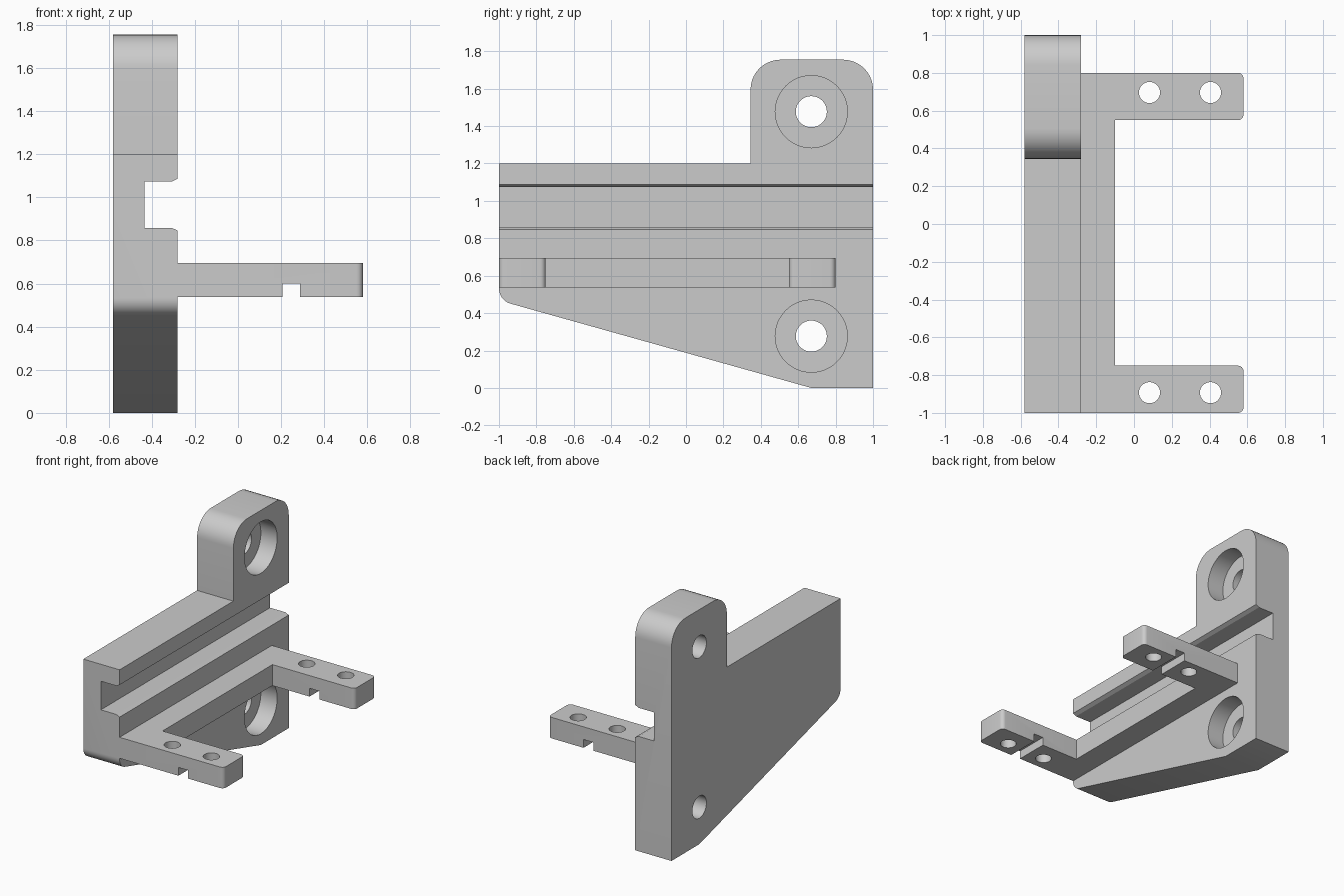
import bpy, bmesh, math
from mathutils import Vector

if "Cube" in bpy.data.objects:
    bpy.data.objects.remove(bpy.data.objects["Cube"])


def rounded(corners, steps=10):
    """Outline from (u, v, radius) corners, with arcs at rounded corners."""
    out, n = [], len(corners)
    for i, (u, v, r) in enumerate(corners):
        p = Vector((u, v))
        if r == 0:
            out.append(p)
            continue
        a = (Vector(corners[i - 1][:2]) - p).normalized()
        b = (Vector(corners[(i + 1) % n][:2]) - p).normalized()
        half = a.angle(b) / 2
        centre = p + (a + b).normalized() * (r / math.sin(half))
        start = p + a * (r / math.tan(half)) - centre
        end = p + b * (r / math.tan(half)) - centre
        sweep = start.angle(end)
        for k in range(steps + 1):
            t = k / steps
            out.append(centre + (start * math.sin((1 - t) * sweep)
                                 + end * math.sin(t * sweep)) / math.sin(sweep))
    return out


def prism(name, outline, axis, lo, hi):
    """Extrude a 2D outline along an axis; outline holds the other two axes in order."""
    def place(p, d):
        c = [p[0], p[1]]
        c.insert("xyz".index(axis), d)
        return c
    bm = bmesh.new()
    face = bm.faces.new([bm.verts.new(place(p, lo)) for p in outline])
    top = bmesh.ops.extrude_face_region(bm, geom=[face])["geom"]
    bmesh.ops.translate(bm, vec=place((0, 0), hi - lo),
                        verts=[g for g in top if isinstance(g, bmesh.types.BMVert)])
    bmesh.ops.recalc_face_normals(bm, faces=bm.faces[:])
    mesh = bpy.data.meshes.new(name)
    bm.to_mesh(mesh)
    bm.free()
    obj = bpy.data.objects.new(name, mesh)
    bpy.context.collection.objects.link(obj)
    return obj


def circle(u, v, r, n=48):
    return [(u + r * math.cos(2 * math.pi * i / n), v + r * math.sin(2 * math.pi * i / n))
            for i in range(n)]


def combine(obj, other, operation):
    mod = obj.modifiers.new(operation, "BOOLEAN")
    mod.operation, mod.solver, mod.object = operation, "EXACT", other
    bpy.context.view_layer.objects.active = obj
    bpy.ops.object.modifier_apply(modifier=mod.name)
    bpy.data.objects.remove(other)


X0, X1 = -0.58, -0.28

# Upright plate with rounded tab and sloping lower edge
bracket = prism("bracket", rounded([
    (-1, 1.2, 0), (0.345, 1.2, 0), (0.345, 1.755, 0.16), (1, 1.755, 0.16),
    (1, 0, 0), (0.67, 0, 0), (-1, 0.468, 0.085)]), "x", X0, X1)

# U-shaped shelf with two arms
shelf = prism("shelf", rounded([
    (X1 - 0.03, -1, 0), (0.58, -1, 0.03), (0.58, -0.75, 0.03), (-0.1, -0.75, 0),
    (-0.1, 0.55, 0), (0.58, 0.55, 0.03), (0.58, 0.8, 0.03), (X1 - 0.03, 0.8, 0)], 6),
    "z", 0.538, 0.695)
combine(bracket, shelf, "UNION")

# Long groove with bevelled lips
groove = prism("groove_cutter", [
    (-0.435, 0.859), (-0.308, 0.859), (X1, 0.846), (-0.2, 0.846),
    (-0.2, 1.087), (X1, 1.087), (-0.308, 1.073), (-0.435, 1.073)], "y", -1.2, 1.2)
combine(bracket, groove, "DIFFERENCE")

# Counterbored mounting holes
for z in (0.277, 1.477):
    combine(bracket, prism("bolt_cutter", circle(0.67, z, 0.083), "x", -0.8, -0.2), "DIFFERENCE")
    combine(bracket, prism("bore_cutter", circle(0.67, z, 0.193), "x", X1 - 0.135, -0.2), "DIFFERENCE")

# Screw holes in the arms
for y in (-0.893, 0.696):
    for x in (0.082, 0.405):
        combine(bracket, prism("screw_cutter", circle(x, y, 0.056, 32), "z", 0.4, 0.8), "DIFFERENCE")

# Notch across the underside of both arms
notch = prism("notch_cutter", [(0.207, 0.4), (0.288, 0.4), (0.288, 0.6), (0.207, 0.6)],
              "y", -1.2, 1.2)
combine(bracket, notch, "DIFFERENCE")

bracket.select_set(True)
bpy.context.view_layer.objects.active = bracket
bpy.ops.object.shade_smooth_by_angle(angle=math.radians(20))
